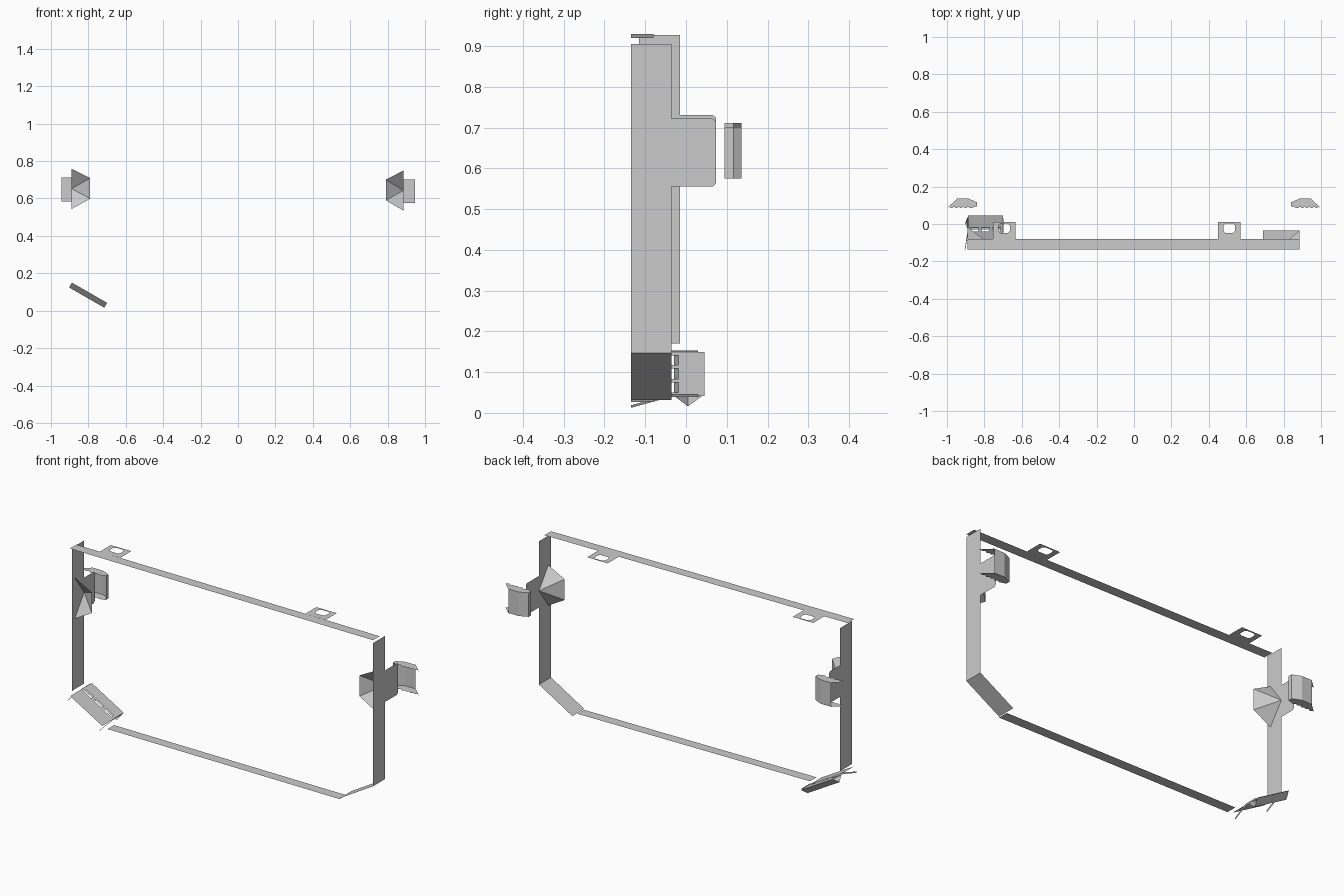
import bpy
from mathutils import Vector

cube = bpy.data.objects.get("Cube")
if cube:
    bpy.data.objects.remove(cube, do_unlink=True)

gray = bpy.data.materials.new("light_gray")
gray.use_nodes = True
gray.diffuse_color = (0.6, 0.6, 0.6, 1)
gray.node_tree.nodes["Principled BSDF"].inputs["Base Color"].default_value = (0.6, 0.6, 0.6, 1)


def sheet(name, polygons):
    """Thin sheet part made of separate flat polygons."""
    verts, faces = [], []
    for poly in polygons:
        faces.append(range(len(verts), len(verts) + len(poly)))
        verts += [tuple(p) for p in poly]
    mesh = bpy.data.meshes.new(name)
    mesh.from_pydata(verts, [], [list(f) for f in faces])
    mesh.materials.append(gray)
    mesh.update()
    ob = bpy.data.objects.new(name, mesh)
    bpy.context.collection.objects.link(ob)
    return ob


def band(a, b, y0, y1):
    """Quad running from a to b in the xz plane, spanning y0 to y1."""
    return [(a[0], y0, a[1]), (b[0], y0, b[1]), (b[0], y1, b[1]), (a[0], y1, a[1])]


# Frame bands
FRONT, MID, BACK = -0.135, -0.08, -0.035
sheet("top_band", [band((-0.89, 0.93), (0.885, 0.92), FRONT, MID)])
sheet("bottom_band", [band((-0.67, 0.034), (0.69, 0.027), FRONT, MID)])
sheet("left_wall", [band((0.885, 0.147), (0.885, 0.905), FRONT, BACK)])
sheet("right_wall", [band((-0.89, 0.17), (-0.89, 0.927), -0.115, -0.015)])
sheet("left_corner_panel", [band((0.885, 0.147), (0.69, 0.032), FRONT, BACK)])


# Mounting tabs with a chamfered window
def tab(name, x0, z):
    x1, y0, y1 = x0 + 0.12, MID, 0.012
    outer = [(x0, y0), (x1, y0), (x1, y1), (x0, y1)]
    u0, u1, v0, v1, c = x0 + 0.028, x1 - 0.03, -0.047, 0.002, 0.01
    inner = [(u0, v0), (u1, v0), (u1, v1), (u0, v1)]
    polys = []
    for i in range(4):
        j = (i + 1) % 4
        polys.append([outer[i], outer[j], inner[j], inner[i]])
        sx, sy = (1 if i in (0, 3) else -1), (1 if i < 2 else -1)
        px, py = inner[i]
        polys.append([(px, py), (px + sx * c, py), (px, py + sy * c)])
    sheet(name, [[(x, y, z) for x, y in p] for p in polys])


tab("right_tab", -0.753, 0.929)
tab("left_tab", 0.45, 0.9225)


# Side brackets: funnel, arm and clip
def bracket(side, s, wall, dy, dz):
    def place(x, y, z):
        return (s * x, y, z + dz)

    rim = [place(wall, -0.113 + dy, 0.75), place(0.79, -0.113 + dy, 0.70),
           place(0.79, -0.113 + dy, 0.59), place(wall, -0.113 + dy, 0.535)]
    apex = place(wall, BACK + dy, 0.643)
    sheet(side + "_funnel", [[a, b, apex] for a, b in zip(rim, rim[1:])])

    arm = [(BACK + dy, 0.555), (0.065, 0.555), (0.074, 0.564),
           (0.074, 0.715), (0.065, 0.722), (BACK + dy, 0.722)]
    sheet(side + "_arm", [[place(wall, y, z) for y, z in arm]])

    back = [(0.84, 0.095), (0.84, 0.116), (0.885, 0.136), (0.945, 0.136)]
    low, high = 0.575, 0.702
    polys = [[place(*a, low), place(*b, low), place(*b, high), place(*a, high)]
             for a, b in zip(back, back[1:])]
    # Toothed flanges closing both ends of the clip
    teeth = [(1 - 0.0125 * i, 0.084 if i % 2 == 0 else 0.093) for i in range(11)]
    for z in (low, high):
        polys.append([place(x, y, z) for x, y in back + teeth])
    sheet(side + "_clip", polys)


bracket("left", 1, 0.885, 0.0, 0.0)
bracket("right", -1, 0.89, 0.02, 0.009)

# Tilted corner latch: local u runs down the slope, n points out of it
start = Vector((-0.888, 0, 0.15))
slope = Vector((0.188, 0, -0.108))
normal = Vector((-slope.z, 0, slope.x)).normalized()


def latch_point(u, y, n):
    p = start + slope * u + normal * n
    return (p.x, y, p.z)


def latch_quad(u0, u1, y0, n0, y1, n1):
    return [latch_point(u0, y0, n0), latch_point(u1, y0, n0),
            latch_point(u1, y1, n1), latch_point(u0, y1, n1)]


plates = [latch_quad(0, 1, FRONT, 0, -0.04, 0), latch_quad(0, 1, -0.018, 0, 0.046, 0)]
# Short bridges across the slot
for u in (0, 0.3, 0.62, 0.92):
    plates.append(latch_quad(u, u + 0.08, -0.04, 0, -0.018, 0))
sheet("latch_plates", plates)

sheet("latch_trough", [latch_quad(0, 1, -0.03, 0, 0.005, -0.03),
                       latch_quad(0, 1, 0.005, -0.03, 0.04, 0)])

# Slanted end fins
for name, u in (("upper_latch_fin", 0), ("lower_latch_fin", 1)):
    fin = [(FRONT, -0.034), (FRONT, -0.027), (-0.04, 0.004), (0.03, 0.004), (0.03, -0.004),
           (-0.04, -0.004)]
    sheet(name, [[latch_point(u, y, n) for y, n in fin]])
